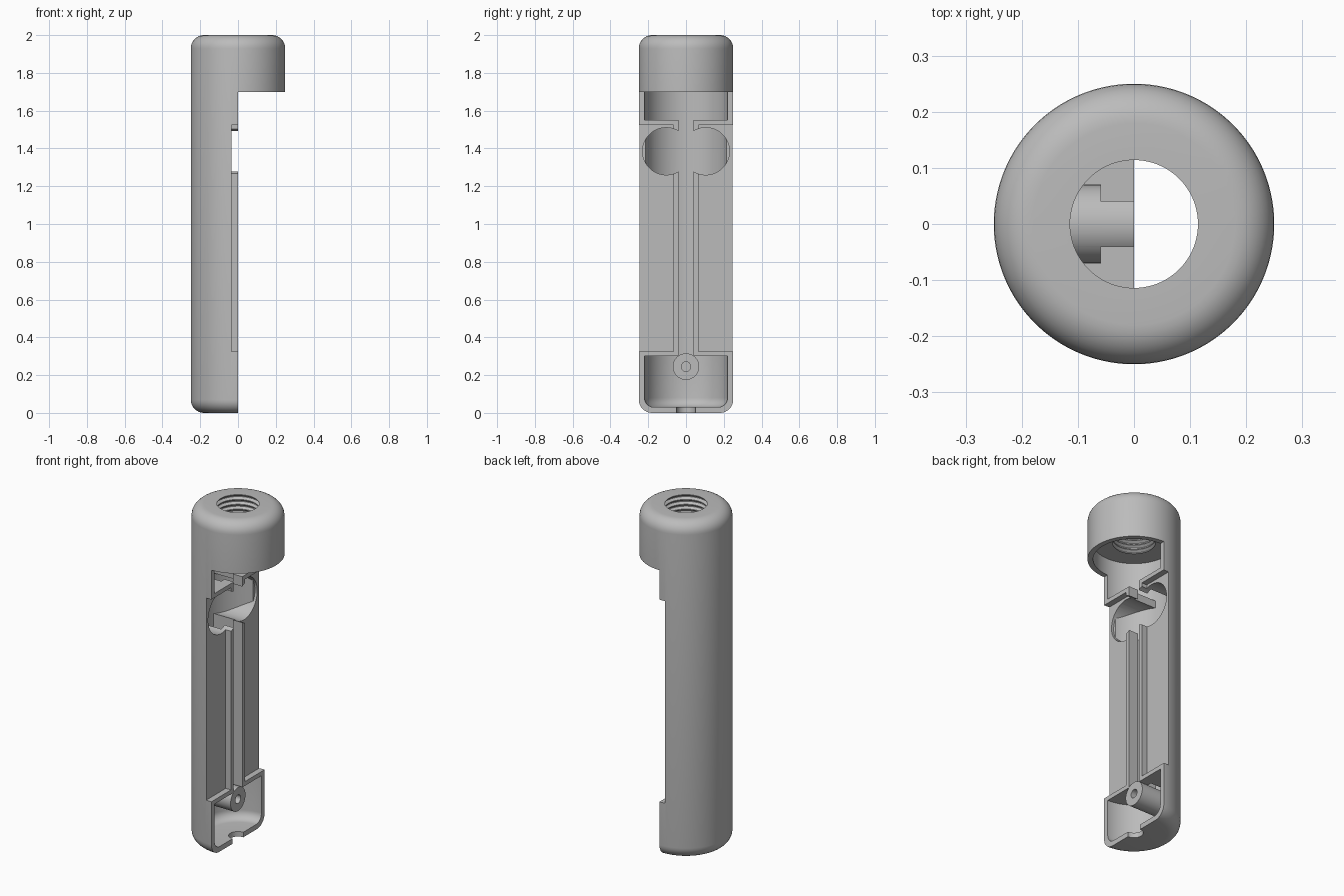
import bpy, bmesh, math
from mathutils import Matrix, Vector

default = bpy.data.objects.get("Cube")
if default:
    bpy.data.objects.remove(default, do_unlink=True)

R, WALL_R, H = 0.25, 0.22, 2.0
CAP_Z, CEILING = 1.7, 1.8
SEGS = 96

grey = bpy.data.materials.new("light grey plastic")
grey.use_nodes = True
colour = (0.5, 0.5, 0.5, 1)
grey.diffuse_color = colour
grey.node_tree.nodes["Principled BSDF"].inputs["Base Color"].default_value = colour


def make(name, bm):
    bmesh.ops.recalc_face_normals(bm, faces=bm.faces)
    mesh = bpy.data.meshes.new(name)
    bm.to_mesh(mesh)
    bm.free()
    ob = bpy.data.objects.new(name, mesh)
    bpy.context.collection.objects.link(ob)
    return ob


def box(name, lo, hi):
    bm = bmesh.new()
    lo, hi = Vector(lo), Vector(hi)
    size = Matrix.Diagonal((hi - lo).to_4d())
    size[3][3] = 1
    bmesh.ops.create_cube(bm, size=1, matrix=Matrix.Translation((lo + hi) / 2) @ size)
    return make(name, bm)


def rod(name, radius, start, end, segs=SEGS):
    """Closed cylinder between two points."""
    start, end = Vector(start), Vector(end)
    axis = end - start
    turn = Vector((0, 0, 1)).rotation_difference(axis).to_matrix().to_4x4()
    spin = Matrix.Rotation(math.pi / segs, 4, "Z")
    bm = bmesh.new()
    bmesh.ops.create_cone(bm, cap_ends=True, segments=segs, radius1=radius, radius2=radius,
                          depth=axis.length,
                          matrix=Matrix.Translation((start + end) / 2) @ turn @ spin)
    return make(name, bm)


def combine(ob, tool, operation="DIFFERENCE"):
    """Apply a boolean and throw the tool away."""
    mod = ob.modifiers.new("cut", "BOOLEAN")
    mod.operation, mod.solver, mod.object = operation, "EXACT", tool
    bpy.context.view_layer.update()
    graph = bpy.context.evaluated_depsgraph_get()
    result = bpy.data.meshes.new_from_object(ob.evaluated_get(graph))
    ob.modifiers.clear()
    ob.data = result
    bpy.data.objects.remove(tool, do_unlink=True)


def arc(cx, cz, r, a0, a1, steps=8):
    angles = [math.radians(a0 + (a1 - a0) * i / steps) for i in range(steps + 1)]
    return [(cx + r * math.cos(a), cz + r * math.sin(a)) for a in angles]


# Shell profile: rounded outside, threaded neck, hollow inside, hole in the base
ROUND, INNER = 0.07, 0.05
profile = [(0.05, 0)] + arc(R - ROUND, ROUND, ROUND, -90, 0)
profile += arc(R - ROUND, H - ROUND, ROUND, 0, 90)
turns = 7
pitch = (H - CEILING) / turns
for i in range(turns):
    z = H - i * pitch
    profile += [(0.114, z), (0.114, z - pitch * 0.15),
                (0.128, z - pitch * 0.5), (0.128, z - pitch * 0.65)]
profile += [(0.114, CEILING), (WALL_R, CEILING)]
profile += arc(WALL_R - INNER, 0.03 + INNER, INNER, 0, -90)
profile += [(0.05, 0.03)]

bm = bmesh.new()
rings = []
for s in range(SEGS):
    a = 2 * math.pi * (s + 0.5) / SEGS
    rings.append([bm.verts.new((r * math.cos(a), r * math.sin(a), z)) for r, z in profile])
for s in range(SEGS):
    a, b = rings[s], rings[(s + 1) % SEGS]
    for i in range(len(profile)):
        j = (i + 1) % len(profile)
        bm.faces.new((a[i], a[j], b[j], b[i]))
body = make("handle_half_shell", bm)

# Solid core with a T-shaped cable slot and two round pockets
POCKET_Y, POCKET_Z, POCKET_R = 0.105, 1.385, 0.125
core = rod("core", 0.235, (0, 0, 0.3), (0, 0, 1.55))
combine(core, box("slot", (-0.4, -0.04, 0.2), (0.4, 0.04, 1.65)))
combine(core, box("wide_slot", (-0.4, -0.07, 0.2), (-0.06, 0.07, 1.65)))
for side in (-1, 1):
    y = side * POCKET_Y
    combine(core, rod("pocket", POCKET_R, (-0.4, y, POCKET_Z), (0.4, y, POCKET_Z), 64))
combine(body, core, "UNION")

# Screw boss in the lower chamber
BOSS_Z = 0.245
combine(body, rod("boss", 0.07, (-0.235, 0, BOSS_Z), (0.03, 0, BOSS_Z), 48), "UNION")
combine(body, rod("boss_hole", 0.025, (-0.18, 0, BOSS_Z), (0.1, 0, BOSS_Z), 32))

# Open the front half below the cap
combine(body, box("open_half", (0, -0.5, -0.5), (0.5, 0.5, CAP_Z)))

# Recessed panels beside the two rails, and shallow pocket rims in the wall
for side in (-1, 1):
    y0, y1 = sorted((side * 0.065, side * 0.4))
    combine(body, box("panel", (-0.035, y0, 0.325), (0.2, y1, 1.525)))
for side in (-1, 1):
    y = side * POCKET_Y
    combine(body, rod("rim", POCKET_R, (-0.05, y, POCKET_Z), (0.2, y, POCKET_Z), 64))

# Finish: one colour, smooth curves with crisp edges
body.data.materials.clear()
body.data.materials.append(grey)
for p in body.data.polygons:
    p.material_index = 0
bpy.ops.object.select_all(action="DESELECT")
body.select_set(True)
bpy.context.view_layer.objects.active = body
bpy.ops.object.shade_smooth_by_angle(angle=math.radians(30))
